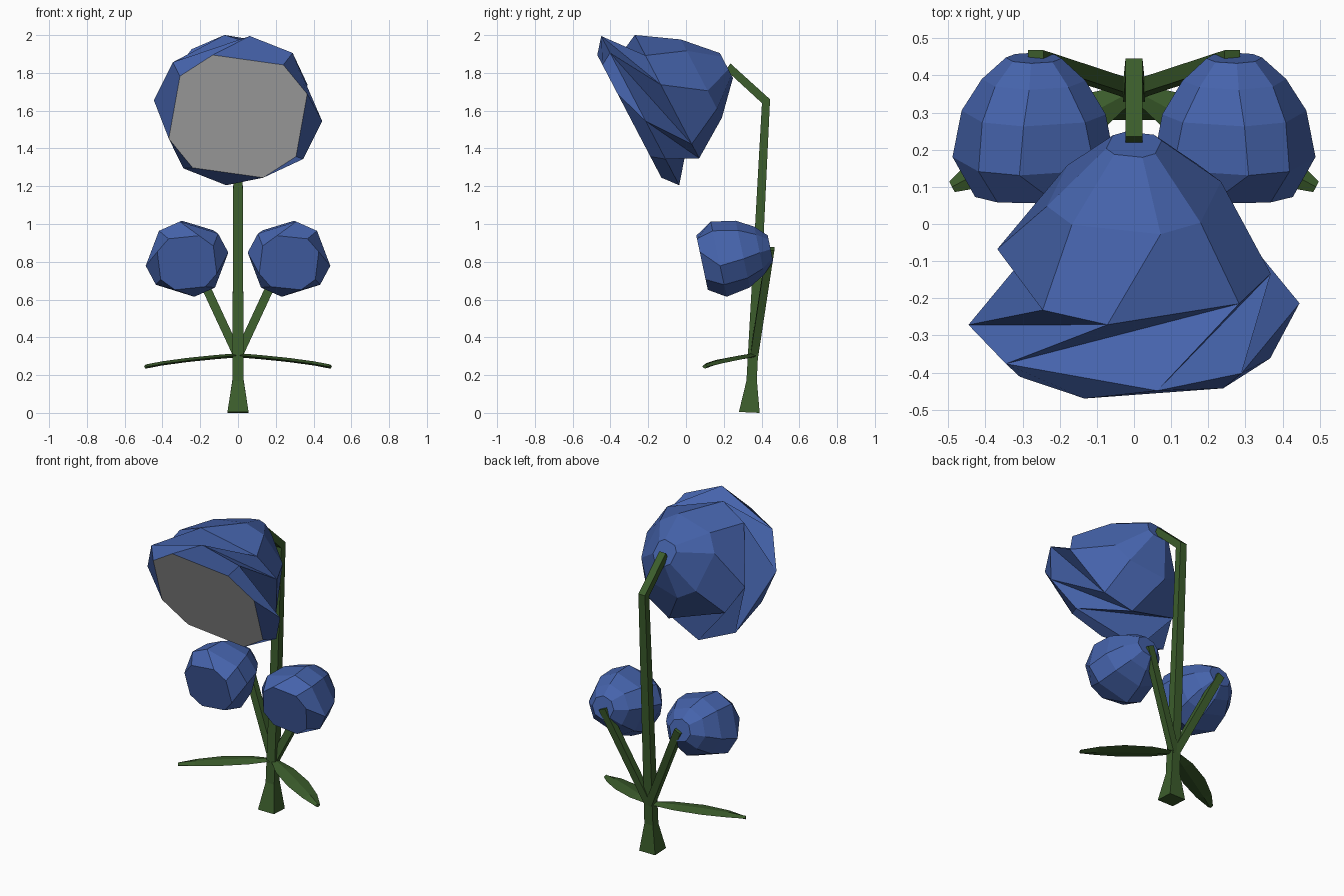
import bpy, bmesh
from math import sin, cos, radians
from mathutils import Vector

if "Cube" in bpy.data.objects:
    bpy.data.objects.remove(bpy.data.objects["Cube"])


def material(name, rgb):
    m = bpy.data.materials.new(name)
    m.diffuse_color = (*rgb, 1)
    m.use_nodes = True
    m.node_tree.nodes["Principled BSDF"].inputs["Base Color"].default_value = m.diffuse_color
    return m


BLUE = material("petal_blue", (0.06, 0.125, 0.41))
GREEN = material("stem_green", (0.045, 0.11, 0.025))


def build(name, verts, faces, mat=None, recalc=True):
    me = bpy.data.meshes.new(name)
    me.from_pydata([tuple(v) for v in verts], [], faces)
    if recalc:
        bm = bmesh.new()
        bm.from_mesh(me)
        bmesh.ops.recalc_face_normals(bm, faces=bm.faces)
        bm.to_mesh(me)
        bm.free()
    if mat:
        me.materials.append(mat)
    ob = bpy.data.objects.new(name, me)
    bpy.context.collection.objects.link(ob)
    return ob


def loft(name, sections, mat):
    """Skin equal-length sections and cap both ends."""
    n = len(sections[0])
    verts = [v for s in sections for v in s]
    faces = [(k * n + i, k * n + (i + 1) % n, (k + 1) * n + (i + 1) % n, (k + 1) * n + i)
             for k in range(len(sections) - 1) for i in range(n)]
    faces += [tuple(range(n)), tuple(range(len(verts) - n, len(verts)))]
    return build(name, verts, faces, mat)


def ring(origin, tilt, t, r, a, b, squash=1.0, side=1):
    """Eight points in four pairs (angles a, b) around a tilted flower axis."""
    c, s = cos(radians(tilt)), sin(radians(tilt))
    centre = Vector(origin) + Vector((0, c, s)) * t
    up = Vector((0, -s, c)) * squash
    angles = [radians(base + 90 * k) for k in range(4) for base in (a, b)]
    return [centre + Vector((side * r * cos(w), 0, 0)) + up * r * sin(w) for w in angles]


# Large blossom: opening edge, flared rim, twisted skirt, domed back
O, TILT = (0, -0.30, 1.57), 27.6
opening = ring(O, TILT, 0.0, 0.39, 52, 110)
rings = [opening,
         ring(O, TILT, 0.065, 0.45, 50, 82),
         ring(O, TILT, 0.225, 0.375, 41, 101),
         ring(O, TILT, 0.43, 0.245, 43, 73),
         ring(O, TILT, 0.58, 0.078, 43, 73)]
faces = []
for k in (0, 2, 3):
    for i in range(8):
        j = (i + 1) % 8
        faces.append((k * 8 + i, k * 8 + j, k * 8 + 8 + j, k * 8 + 8 + i))
R = lambda i: 8 + i % 8
B = lambda i: 16 + i % 8
for i in range(0, 8, 2):
    faces += [(R(i + 1), B(i), B(i - 1)), (R(i + 1), R(i + 2), B(i)),
              (R(i + 2), B(i + 1), B(i)), (R(i + 2), R(i + 3), B(i + 1))]
faces.append(tuple(range(32, 40)))
build("large_blossom", [v for r in rings for v in r], faces, BLUE)
build("blossom_opening", opening, [tuple(range(8))], recalc=False)

# Main stem: flared foot, long shaft, bent neck (front point, back point, half width)
profile = [((0.28, 0.005), (0.39, 0.0), 0.056),
           ((0.32, 0.17), (0.375, 0.175), 0.03),
           ((0.402, 1.64), (0.445, 1.66), 0.023),
           ((0.212, 1.815), (0.235, 1.85), 0.023)]
loft("main_stem", [[(-w, *f), (w, *f), (w, *b), (-w, *b)] for f, b, w in profile], GREEN)

for side, label in ((-1, "left"), (1, "right")):
    # Closed bud
    o = (side * 0.27, 0.085, 0.795)
    bud = [ring(o, 12, t, r, a, b, 0.93, side) for t, r, a, b in
           ((0.0, 0.17, 22, 55), (0.09, 0.222, -10, 48), (0.22, 0.196, -8, 45),
            (0.31, 0.14, -5, 42), (0.37, 0.075, -5, 42))]
    loft(label + "_bud", bud, BLUE)

    # Bud stem
    w = 0.021
    stem = []
    for x, y, z in ((0.0, 0.36, 0.30), (0.265, 0.447, 0.87)):
        stem.append([(side * (x + dx * w), y + dy * w, z - 0.45 * dx * w)
                     for dx, dy in ((-1, -1), (1, -1), (1, 1), (-1, 1))])
    loft(label + "_bud_stem", stem, GREEN)

    # Leaf with a shallow lens section
    root, tip = Vector((0, 0.36, 0)), Vector((0.49, 0.10, 0))
    across = Vector((0.26, 0.49, 0)).normalized()
    leaf = []
    for s, hw, z in ((0, 0.02, 0.305), (0.25, 0.058, 0.295), (0.55, 0.068, 0.28),
                     (0.82, 0.048, 0.262), (1, 0.016, 0.245)):
        c = root.lerp(tip, s) + Vector((0, 0, z))
        pts = [c + across * hw, c + Vector((0, 0, 0.011)),
               c - across * hw, c - Vector((0, 0, 0.011))]
        leaf.append([(side * p.x, p.y, p.z) for p in pts])
    loft(label + "_leaf", leaf, GREEN)
